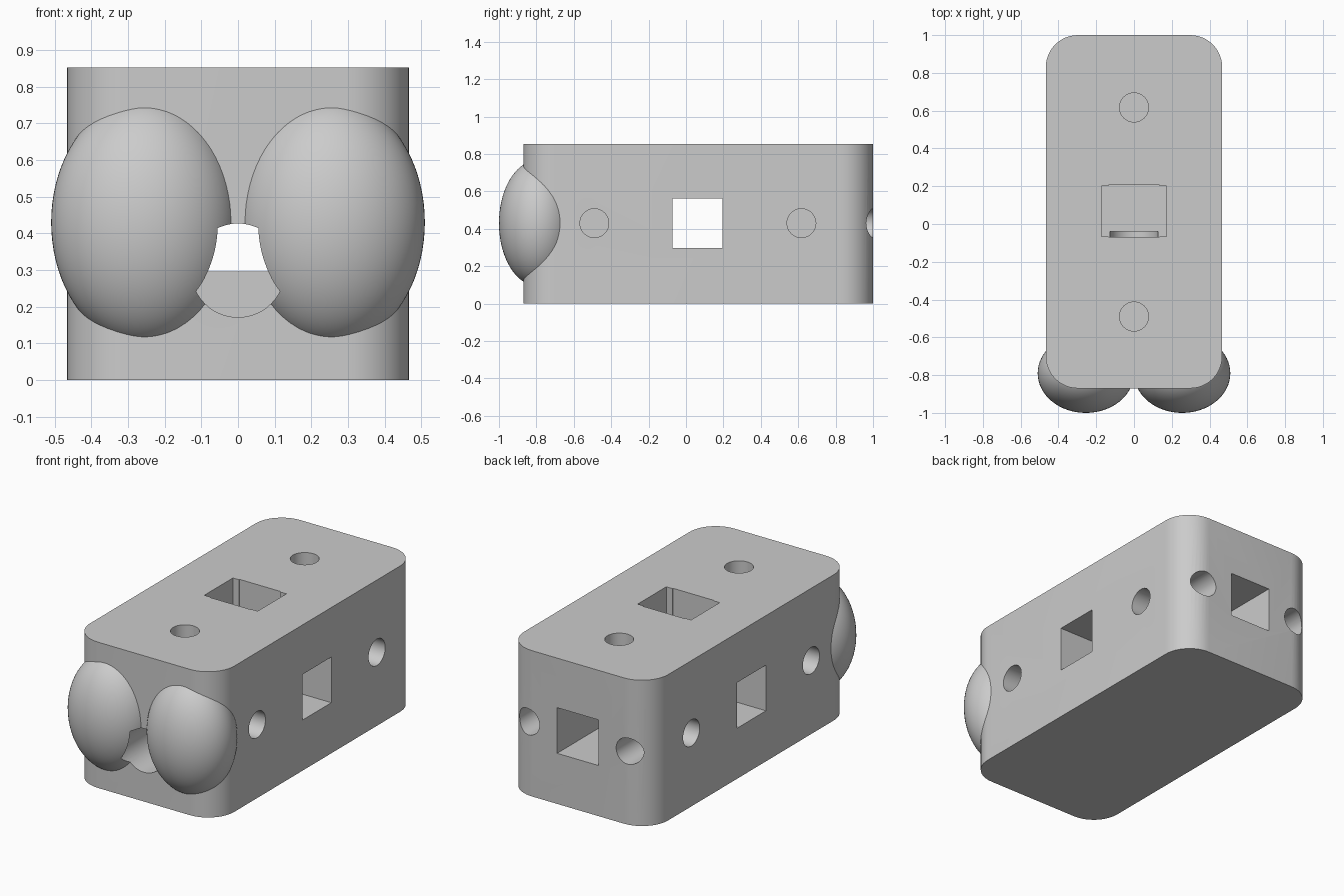
import bpy, math

cube = bpy.data.objects.get("Cube")
if cube:
    bpy.data.objects.remove(cube, do_unlink=True)

grey = bpy.data.materials.new("plain grey")
grey.use_nodes = True
COLOUR = (0.6, 0.6, 0.6, 1)
grey.diffuse_color = COLOUR
grey.node_tree.nodes["Principled BSDF"].inputs["Base Color"].default_value = COLOUR

MID = 0.43            # height of the side openings
LOW, HIGH = 0.296, 0.563


def finish(ob, name):
    ob.name = name
    ob.data.materials.clear()
    ob.data.materials.append(grey)
    return ob


def box(name, x0, x1, y0, y1, z0, z1):
    bpy.ops.mesh.primitive_cube_add(
        size=1, location=((x0 + x1) / 2, (y0 + y1) / 2, (z0 + z1) / 2))
    ob = bpy.context.object
    ob.scale = (x1 - x0, y1 - y0, z1 - z0)
    bpy.ops.object.transform_apply(location=True, rotation=False, scale=True)
    return finish(ob, name)


def rod(name, centre, radius, length, axis="z"):
    turn = {"x": (0, math.pi / 2, 0), "y": (math.pi / 2, 0, 0), "z": (0, 0, 0)}[axis]
    bpy.ops.mesh.primitive_cylinder_add(
        vertices=48, radius=radius, depth=length, location=centre, rotation=turn)
    return finish(bpy.context.object, name)


def apply(ob, mod):
    bpy.context.view_layer.objects.active = ob
    bpy.ops.object.modifier_apply(modifier=mod.name)


def cut(ob, cutter):
    mod = ob.modifiers.new("cut", "BOOLEAN")
    mod.operation = "DIFFERENCE"
    mod.solver = "EXACT"
    mod.object = cutter
    apply(ob, mod)


# Block with rounded upright edges
body = box("body", -0.467, 0.467, -0.87, 1.0, 0, 0.853)
weights = body.data.attributes.new("bevel_weight_edge", "FLOAT", "EDGE")
for edge in body.data.edges:
    a, b = (body.data.vertices[i].co for i in edge.vertices)
    weights.data[edge.index].value = float(abs(a.z - b.z) > 0.1)
bevel = body.modifiers.new("round", "BEVEL")
bevel.limit_method = "WEIGHT"
bevel.width = 0.17
bevel.segments = 12
apply(body, bevel)

# Bulging eyes on the front corners
eyes = []
for side, name in ((1, "left_eye"), (-1, "right_eye")):
    bpy.ops.mesh.primitive_uv_sphere_add(
        segments=64, ring_count=40, radius=1, location=(side * 0.255, -0.79, MID))
    bpy.context.object.scale = (0.255, 0.21, 0.338)
    bpy.ops.object.transform_apply(location=True, rotation=False, scale=True)
    eyes.append(finish(bpy.context.object, name))

# Square passages meeting in the middle, with a shallow slot in the top one
cutters = [
    box("side_passage", -0.6, 0.6, -0.072, 0.196, LOW, HIGH),
    box("top_passage", -0.173, 0.173, -0.065, 0.2, LOW, 1),
    box("top_slot", -0.134, 0.134, -0.07, 0.206, LOW, 1),
    box("back_passage", -0.134, 0.134, 0.05, 1.1, LOW, HIGH),
]

# Round peg holes on the top, sides and back
DEPTH = 0.2
for y in (0.617, -0.49):
    cutters.append(rod("top_peg", (0, y, 0.853), 0.077, 2 * DEPTH))
    for side in (1, -1):
        cutters.append(rod("side_peg", (side * 0.467, y, MID), 0.077, 2 * DEPTH, "x"))
for side in (1, -1):
    cutters.append(rod("back_peg", (side * 0.325, 1.0, MID), 0.077, 2 * DEPTH, "y"))

# Mouth bore, which also nicks the backs of the eyes
bore = rod("mouth_bore", (0, -0.48, 0.299), 0.128, 0.88, "y")
cutters.append(bore)

for cutter in cutters:
    cut(body, cutter)
for eye in eyes:
    cut(eye, bore)
for cutter in cutters:
    bpy.data.objects.remove(cutter, do_unlink=True)

for ob in [body] + eyes:
    bpy.ops.object.select_all(action="DESELECT")
    ob.select_set(True)
    bpy.context.view_layer.objects.active = ob
    bpy.ops.object.shade_smooth_by_angle(angle=math.radians(30))
